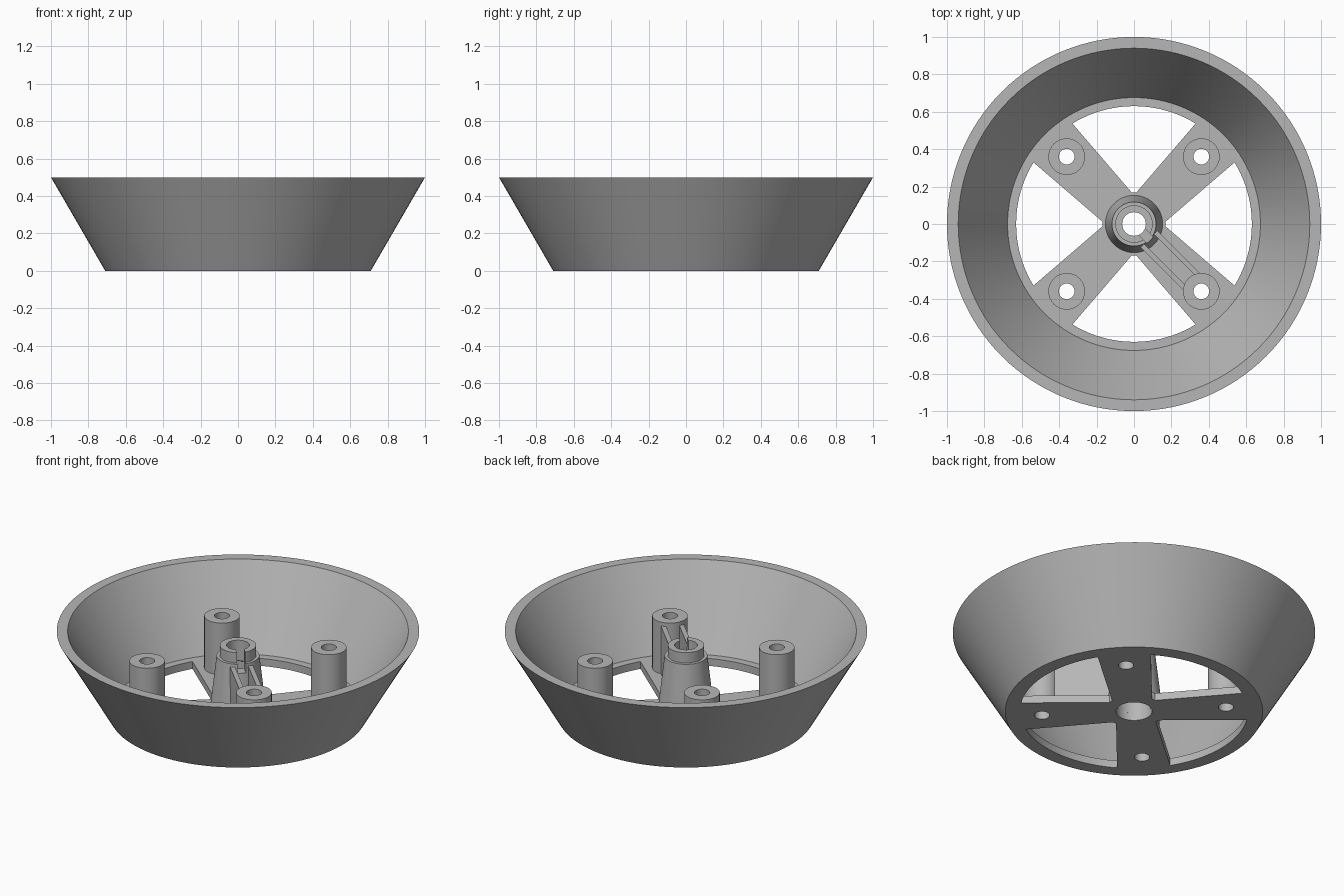
import bpy, bmesh, math
from mathutils import Matrix, Vector

cube = bpy.data.objects.get("Cube")
if cube:
    bpy.data.objects.remove(cube, do_unlink=True)

grey = bpy.data.materials.new("light_grey")
grey.use_nodes = True
COLOUR = (0.47, 0.47, 0.47, 1)
grey.diffuse_color = COLOUR
grey.node_tree.nodes["Principled BSDF"].inputs["Base Color"].default_value = COLOUR

FLOOR = 0.045
POST_RADIUS = 0.509          # distance of the posts from the centre
DIAGONAL = -math.pi / 4      # direction of the slot and ribs


def finish(bm, name):
    bmesh.ops.recalc_face_normals(bm, faces=bm.faces)
    mesh = bpy.data.meshes.new(name)
    bm.to_mesh(mesh)
    bm.free()
    mesh.materials.append(grey)
    obj = bpy.data.objects.new(name, mesh)
    bpy.context.collection.objects.link(obj)
    return obj


def lathe(name, profile, steps, centre=(0, 0)):
    """Revolve a closed (radius, z) profile into a ring-shaped solid."""
    bm = bmesh.new()
    rings = []
    for i in range(steps):
        a = 2 * math.pi * i / steps
        rings.append([bm.verts.new((centre[0] + r * math.cos(a),
                                    centre[1] + r * math.sin(a), z))
                      for r, z in profile])
    n = len(profile)
    for i in range(steps):
        a, b = rings[i], rings[(i + 1) % steps]
        for j in range(n):
            k = (j + 1) % n
            bm.faces.new((a[j], b[j], b[k], a[k]))
    return finish(bm, name)


def prism(name, outline, z0, z1, angle=0):
    """Extrude a flat outline upwards, turned about the z axis."""
    bm = bmesh.new()
    turn = Matrix.Rotation(angle, 3, 'Z')
    face = bm.faces.new([bm.verts.new(turn @ Vector((x, y, z0))) for x, y in outline])
    up = bmesh.ops.extrude_face_region(bm, geom=[face])
    bmesh.ops.translate(bm, vec=(0, 0, z1 - z0),
                        verts=[v for v in up["geom"] if isinstance(v, bmesh.types.BMVert)])
    return finish(bm, name)


def rectangle(x0, x1, y0, y1):
    return [(x0, y0), (x1, y0), (x1, y1), (x0, y1)]


def select_only(obj):
    bpy.ops.object.select_all(action='DESELECT')
    obj.select_set(True)
    bpy.context.view_layer.objects.active = obj


def cut(obj, cutter):
    cutter.hide_render = True
    mod = obj.modifiers.new("cut", 'BOOLEAN')
    mod.operation = 'DIFFERENCE'
    mod.solver = 'EXACT'
    mod.object = cutter
    select_only(obj)
    bpy.ops.object.modifier_apply(modifier=mod.name)
    bpy.data.objects.remove(cutter, do_unlink=True)


# Flared bowl with its floor
bowl = lathe("bowl", [(0.1, 0), (0.71, 0), (1, 0.5), (0.94, 0.5),
                      (0.676, FLOOR), (0.1, FLOOR)], 128)

# Four openings that leave a cross of arms
arc = [math.radians(58.5 + 63 * i / 24) for i in range(25)]
opening = [(0.63 * math.cos(a), 0.63 * math.sin(a)) for a in arc]
opening += [(-0.012, 0.168), (0.012, 0.168)]
for k in range(4):
    cut(bowl, prism("opening_cutter", opening, -0.1, 0.1, k * math.pi / 2))

# Hollow screw posts on the arms, with holes through the floor
parts = [bowl]
for k, label in enumerate(("back_left", "back_right", "front_right", "front_left")):
    a = math.pi / 4 + k * math.pi / 2
    c = (POST_RADIUS * math.cos(a), POST_RADIUS * math.sin(a))
    hole = [(c[0] + 0.042 * math.cos(t * math.pi / 16),
             c[1] + 0.042 * math.sin(t * math.pi / 16)) for t in range(32)]
    cut(bowl, prism("hole_cutter", hole, -0.1, 0.1))
    parts.append(lathe(label + "_post", [(0.042, FLOOR), (0.098, FLOOR),
                                         (0.098, 0.36), (0.042, 0.36)], 32, c))

# Tapered centre hub with a stepped bore and a collar on top
hub = lathe("hub", [(0.1, FLOOR), (0.153, FLOOR), (0.118, 0.352), (0.1, 0.352),
                    (0.1, 0.415), (0.063, 0.415), (0.063, 0.29), (0.1, 0.27)], 64)
cut(hub, prism("slot_cutter", rectangle(0, 0.2, -0.023, 0.023), 0.3, 0.5, DIAGONAL))
parts.append(hub)

# Pair of thin ribs joining the hub to the front left post
for side, label in ((-1, "right"), (1, "left")):
    y0, y1 = sorted((side * 0.037, side * 0.064))
    parts.append(prism(label + "_rib", rectangle(0.112, 0.445, y0, y1),
                       FLOOR, 0.337, DIAGONAL))

# Smooth round walls, sharp rims
for part in parts:
    select_only(part)
    bpy.ops.object.shade_smooth_by_angle(angle=math.radians(30))
